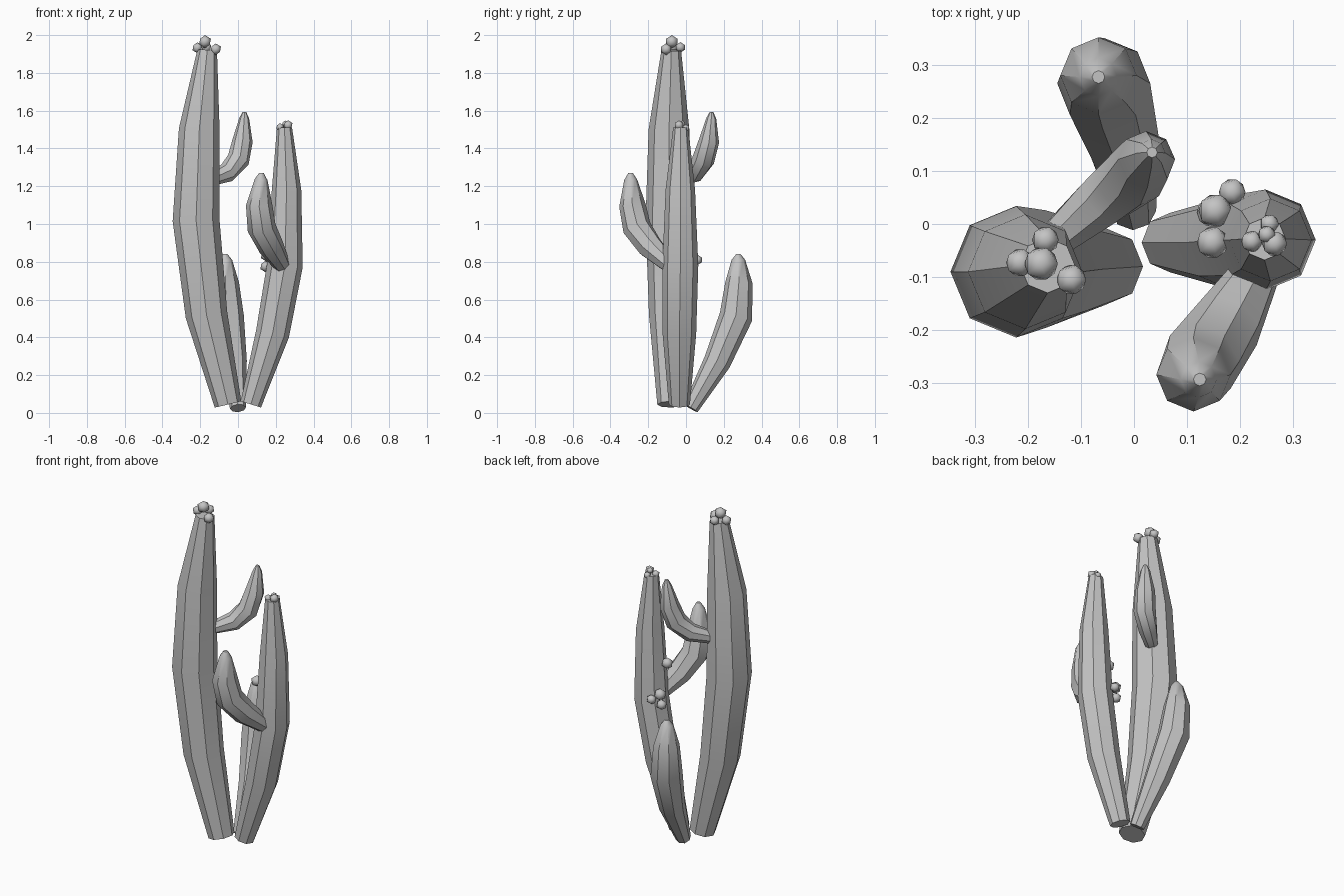
import bpy, bmesh, math
from mathutils import Vector

cube = bpy.data.objects.get("Cube")
if cube:
    bpy.data.objects.remove(cube, do_unlink=True)

grey = bpy.data.materials.new("plain grey")
grey.use_nodes = True
COLOUR = (0.55, 0.55, 0.55, 1)
grey.diffuse_color = COLOUR
grey.node_tree.nodes["Principled BSDF"].inputs["Base Color"].default_value = COLOUR


def finish(bm, name, angle):
    """Turn a bmesh into a smooth-shaded grey object."""
    bmesh.ops.recalc_face_normals(bm, faces=bm.faces)
    mesh = bpy.data.meshes.new(name)
    bm.to_mesh(mesh)
    bm.free()
    mesh.materials.append(grey)
    obj = bpy.data.objects.new(name, mesh)
    bpy.context.collection.objects.link(obj)
    bpy.ops.object.select_all(action='DESELECT')
    obj.select_set(True)
    bpy.context.view_layer.objects.active = obj
    bpy.ops.object.shade_smooth_by_angle(angle=math.radians(angle))


def stem(name, stations, sides=8):
    """Loft rings along a path of (x, y, z, radius), square to its direction."""
    points = [Vector(s[:3]) for s in stations]
    bm = bmesh.new()
    rings = []
    for i, point in enumerate(points):
        ahead = points[min(i + 1, len(points) - 1)]
        behind = points[max(i - 1, 0)]
        along = (ahead - behind).normalized()
        across = Vector((0, 1, 0)).cross(along).normalized()
        up = along.cross(across)
        ring = []
        for k in range(sides):
            a = math.tau * k / sides
            offset = across * math.cos(a) + up * math.sin(a)
            ring.append(bm.verts.new(point + offset * stations[i][3]))
        rings.append(ring)
    for low, high in zip(rings, rings[1:]):
        for k in range(sides):
            n = (k + 1) % sides
            bm.faces.new((low[k], low[n], high[n], high[k]))
    bm.faces.new(rings[0])
    bm.faces.new(rings[-1])
    finish(bm, name, 40)


def buds(name, places):
    """A cluster of small faceted balls."""
    for i, (x, y, z, r) in enumerate(places):
        bm = bmesh.new()
        bmesh.ops.create_icosphere(bm, subdivisions=1, radius=r)
        bmesh.ops.translate(bm, verts=bm.verts, vec=(x, y, z))
        finish(bm, f"{name}_{i + 1}", 60)


# Main trunks
stem("tall_trunk", [(-.053, -.08, .045, .072), (-.167, -.085, .52, .111),
                    (-.222, -.09, 1.02, .124), (-.205, -.09, 1.5, .108),
                    (-.163, -.078, 1.92, .052)])
stem("short_trunk", [(.068, -.035, .045, .056), (.183, -.035, .42, .089),
                     (.248, -.03, .78, .095), (.257, -.03, 1.18, .078),
                     (.246, -.028, 1.51, .04)])

# Curved arms with rounded tips
stem("back_arm", [(0, .025, .025, .042), (-.025, .165, .27, .072),
                  (-.057, .265, .51, .088), (-.067, .28, .69, .072),
                  (-.067, .277, .81, .036), (-.067, .277, .84, .012)])
stem("upper_arm", [(-.15, -.03, 1.235, .035), (-.06, .045, 1.27, .052),
                   (.002, .092, 1.34, .06), (.024, .122, 1.44, .054),
                   (.033, .134, 1.56, .026), (.034, .135, 1.592, .01)])
stem("front_arm", [(.232, -.09, .785, .045), (.175, -.19, .88, .068),
                   (.125, -.26, .98, .076), (.112, -.284, 1.1, .07),
                   (.122, -.293, 1.235, .034), (.124, -.293, 1.27, .012)])

# Bud clusters on the trunk tops and beside the short trunk
buds("tall_trunk_bud", [(-.215, -.073, 1.933, .029), (-.167, -.03, 1.935, .028),
                        (-.175, -.075, 1.965, .035), (-.118, -.105, 1.925, .031)])
buds("short_trunk_bud", [(.255, 0, 1.508, .02), (.222, -.033, 1.512, .022),
                         (.265, -.037, 1.523, .026), (.25, -.02, 1.53, .018)])
buds("side_bud", [(.185, .06, .81, .028), (.153, .025, .835, .035),
                  (.145, .022, .775, .03), (.148, -.035, 1.0, .033)])
